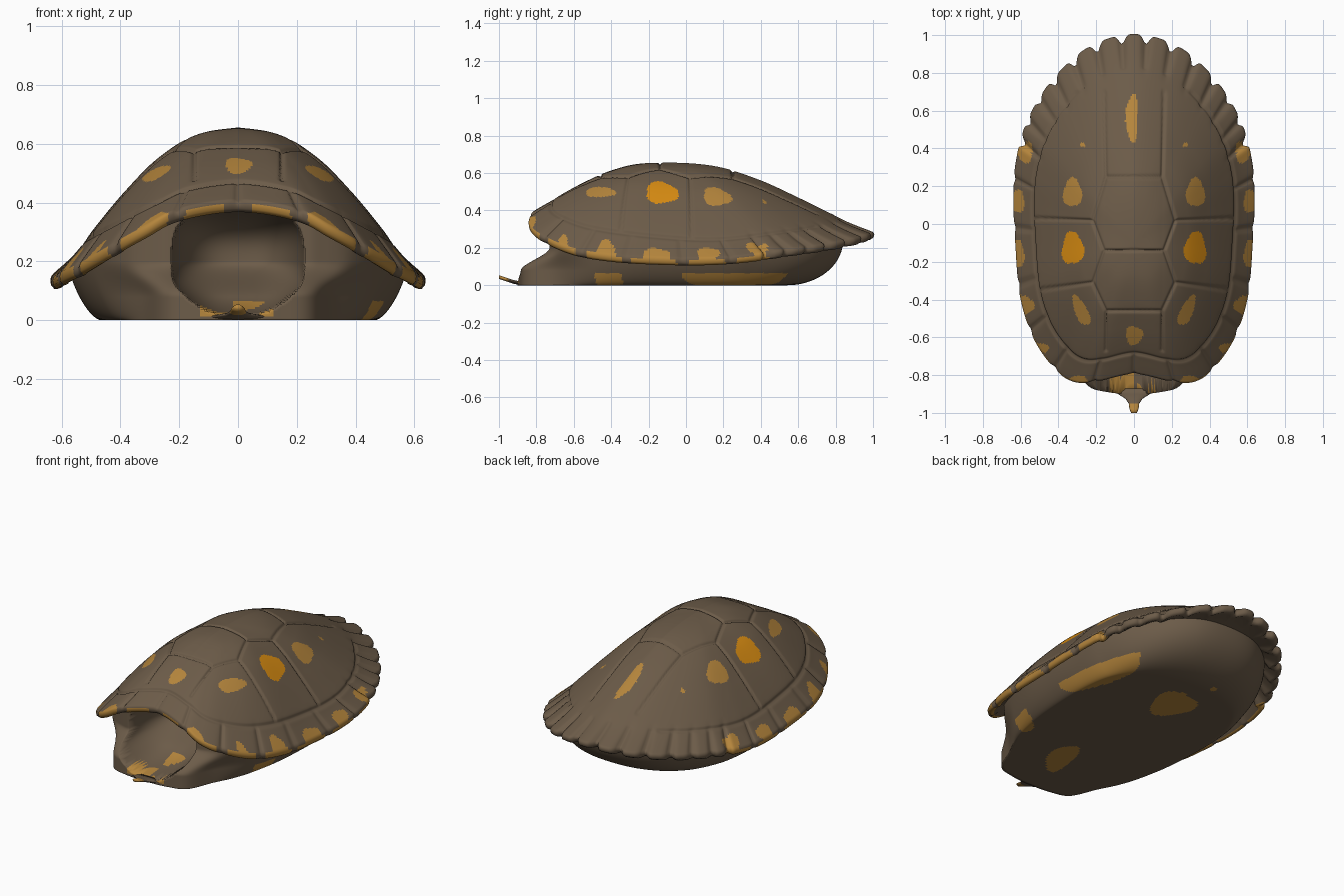
import bpy, bmesh, math
from mathutils import Vector

if "Cube" in bpy.data.objects:
    bpy.data.objects.remove(bpy.data.objects["Cube"])


def make_material(name, colour):
    mat = bpy.data.materials.new(name)
    mat.use_nodes = True
    mat.diffuse_color = (*colour, 1)
    bsdf = mat.node_tree.nodes["Principled BSDF"]
    bsdf.inputs["Base Color"].default_value = (*colour, 1)
    bsdf.inputs["Roughness"].default_value = 0.7
    return mat


MATERIALS = [make_material("shell brown", (0.15, 0.106, 0.066)),
             make_material("ochre spot", (0.46, 0.235, 0.045)),
             make_material("bright orange spot", (0.68, 0.26, 0.006))]
BROWN, OCHRE, ORANGE = range(3)
COLUMNS = 420
CENTRE = Vector((0, -0.1))

# Half outline from front to back: rim x y z, wall top x y z, belly edge x y
OUTLINE = [
    (0, -.79, .41, 0, -.72, .39, 0, -.9),
    (.2, -.83, .38, .2, -.73, .37, .14, -.89),
    (.32, -.83, .32, .28, -.72, .31, .25, -.85),
    (.42, -.76, .265, .39, -.66, .25, .32, -.7),
    (.53, -.6, .2, .48, -.52, .2, .39, -.55),
    (.6, -.38, .165, .55, -.3, .17, .44, -.32),
    (.625, -.1, .15, .57, -.08, .16, .46, -.08),
    (.635, .14, .15, .57, .12, .165, .46, .12),
    (.62, .34, .165, .55, .32, .18, .43, .3),
    (.56, .55, .195, .48, .52, .2, .35, .43),
    (.43, .76, .225, .36, .7, .22, .24, .5),
    (.24, .93, .26, .2, .81, .235, .12, .53),
    (0, 1, .285, 0, .84, .24, 0, .54)]


def spline(p0, p1, p2, p3, t):
    return tuple(0.5 * (2 * b + (c - a) * t + (2 * a - 5 * b + 4 * c - d) * t ** 2
                        + (3 * b - a - 3 * c + d) * t ** 3)
                 for a, b, c, d in zip(p0, p1, p2, p3))


def mirrored(row):
    return tuple(-v if i in (0, 3, 6) else v for i, v in enumerate(row))


def sample_outline():
    rows = OUTLINE + [mirrored(r) for r in OUTLINE[-2:0:-1]]
    count = len(rows)
    result = []
    for j in range(COLUMNS):
        k, t = divmod(j * count / COLUMNS, 1)
        result.append(spline(*(rows[(int(k) + o) % count] for o in (-1, 0, 1, 2)), t))
    return result


def smooth(t):
    t = min(1, max(0, t))
    return t * t * (3 - 2 * t)


def skin(name, rings, paint, cap_first=False, cap_last=False):
    """Closed rings joined by quads, coloured by paint(ring index, centre)."""
    bm = bmesh.new()
    loops = [[bm.verts.new(p) for p in ring] for ring in rings]
    for i, (a, b) in enumerate(zip(loops, loops[1:])):
        for j in range(len(a)):
            k = (j + 1) % len(a)
            face = bm.faces.new((a[j], b[j], b[k], a[k]))
            face.material_index = paint(i, face.calc_center_median())
    if cap_first:
        bm.faces.new(loops[0]).material_index = paint(0, rings[0][0])
    if cap_last:
        bm.faces.new(loops[-1][::-1]).material_index = paint(len(rings), rings[-1][0])
    for face in bm.faces:
        face.smooth = True
    mesh = bpy.data.meshes.new(name)
    bm.to_mesh(mesh)
    bm.free()
    for mat in MATERIALS:
        mesh.materials.append(mat)
    bpy.context.collection.objects.link(bpy.data.objects.new(name, mesh))


def in_spot(x, y, spot):
    cx, cy, rx, ry, lean = spot
    dy = (y - cy) / ry
    dx = (x - cx - lean * (y - cy)) / rx
    return math.hypot(dx, dy) < 1 + 0.1 * math.sin(3 * math.atan2(dy, dx) + 20 * cy)


# Scute joints on the rim and seams between the large scutes
FRONT_JOINTS = [(0, -.8), (.21, -.83), (.42, -.76), (.55, -.56),
                (.61, -.32), (.63, -.02), (.63, .24)]
REAR_JOINTS = [(.6, .44), (.55, .54), (.49, .65), (.42, .76), (.32, .87), (.2, .95), (.065, .99)]
JOINTS = [Vector(p) for p in FRONT_JOINTS + REAR_JOINTS]
SEAM_PATHS = [
    [(.15, -.67), (.15, -.46), (.22, -.31), (.16, -.14), (.22, .02), (.15, .25), (.16, .7)],
    [(0, -.46), (.15, -.46)], [(0, -.14), (.16, -.14)], [(0, .25), (.15, .25)],
    [(.22, -.31), (.51, -.35)], [(.22, .02), (.53, .03)]]
SEAMS = [(Vector(a), Vector(b)) for path in SEAM_PATHS for a, b in zip(path, path[1:])]
RADIAL_SEAMS = [(CENTRE + (p - CENTRE) * 0.85, CENTRE + (p - CENTRE) * 1.05) for p in JOINTS]


def segment_distance(p, seg):
    a, b = seg
    d = b - a
    t = min(1, max(0, (p - a).dot(d) / d.length_squared))
    return (p - a - d * t).length


# Dome height from the apex (1) to the rim (0)
DOME = [(0, 1), (.24, .95), (.45, .755), (.63, .51), (.8, .26), (.88, .14), (1, 0)]


def dome_height(t):
    for k in range(len(DOME) - 1):
        if t <= DOME[k + 1][0]:
            break
    (x0, y0), (x1, y1) = DOME[k], DOME[k + 1]

    def slope(n):
        if n == 0:
            return 0
        a, b = DOME[n - 1], DOME[min(n + 1, len(DOME) - 1)]
        return (b[1] - a[1]) / (b[0] - a[0])
    s, w = (t - x0) / (x1 - x0), x1 - x0
    return (y0 * (1 + 2 * s) * (1 - s) ** 2 + y1 * s * s * (3 - 2 * s)
            + w * slope(k) * s * (1 - s) ** 2 - w * slope(k + 1) * s * s * (1 - s))


outline = sample_outline()
rim = []
for row in outline:
    p = Vector(row[:2])
    q = Vector((abs(p.x), p.y))
    gap = min((q - j).length for j in JOINTS)
    depth = 0.045 if p.y > 0.4 else 0.012
    rim.append((p, row[2], depth * math.exp(-(gap / 0.022) ** 2)))


def shell_point(t, p, z, notch):
    xy = CENTRE + (p - CENTRE) * t * (1 - notch * smooth((t - 0.78) / 0.22))
    ridge = 0.014 * max(0, 1 - abs(xy.x) / 0.15) * (1 - t)
    # The front half of the dome is fuller than the back
    fullness = 0.65 * smooth(0.35 - p.y) * t * t * (1 - t)
    height = z + (0.642 - z) * (dome_height(t) + fullness) + ridge
    q = Vector((abs(xy.x), xy.y))
    gap = min(segment_distance(q, s) for s in (SEAMS if t < 0.85 else RADIAL_SEAMS))
    if xy.y < 0.7:
        gap = min(gap, abs(t - 0.85) * (p - CENTRE).length)
    point = Vector((xy.x, xy.y, height))
    inward = (Vector((0, xy.y * 0.5, 0.1)) - point).normalized()
    return point + inward * 0.011 * math.exp(-(gap / 0.007) ** 2)


# Carapace: dome, rolled rim edge, then the underside of the overhang
STEPS = 115
shell_rings = [[shell_point(0.01 + 0.99 * i / STEPS, *r) for r in rim] for i in range(STEPS + 1)]
for scale, drop in ((1.006, .012), (1.002, .03), (.985, .042), (.96, .036)):
    ring = []
    for p, z, notch in rim:
        xy = CENTRE + (p - CENTRE) * scale * (1 - notch)
        ring.append(Vector((xy.x, xy.y, z - drop)))
    shell_rings.append(ring)
shell_rings.append([Vector(row[3:6]) for row in outline])

BRIGHT_SPOT = (.325, -.13, .058, .085, 0)
PAIRED_SPOTS = [(.325, .165, .05, .075, 0), (.28, -.46, .035, .08, .4), (.27, .42, .013, .014, 0),
                (.615, .12, .035, .06, 0), (.615, -.16, .035, .07, 0), (.58, -.43, .05, .05, 0),
                (.5, -.66, .045, .03, 0), (.575, .38, .04, .055, 0), (.3, -.83, .06, .025, 0)]
MIDDLE_SPOTS = [(0, -.59, .045, .05, 0), (-.01, .56, .033, .125, 0)]


def paint_shell(i, c):
    x = abs(c.x)
    if i > STEPS + 3:
        return BROWN
    if c.y < 0.45 and x > 0.045 and i >= STEPS + (x < 0.22 or c.y > -0.4):
        gap = min((Vector((x, c.y)) - j).length for j in JOINTS)
        if gap > 0.03:
            return OCHRE
    if in_spot(x, c.y, BRIGHT_SPOT):
        return ORANGE
    if any(in_spot(x, c.y, s) for s in PAIRED_SPOTS):
        return OCHRE
    return OCHRE if any(in_spot(c.x, c.y, s) for s in MIDDLE_SPOTS) else BROWN


skin("carapace", shell_rings, paint_shell, cap_first=True)


# Plastron: side wall with the neck hollow pressed in, then the flat belly
def wall_point(row, s):
    top, base = Vector(row[3:6]), Vector((row[6], row[7], 0))
    angle = (1 - s) * math.pi / 2
    front = smooth((-base.y - 0.5) / 0.3)
    rise, bulge = 1 - math.cos(angle), math.sin(angle)
    bulge += (rise - bulge) * 0.45 * smooth((0.5 - base.y) / 0.2)
    up = (1 - front) * rise + front * (1 - s)
    out = (1 - front) * bulge + front * smooth((up * top.z - 0.08) / 0.12)
    point = base.lerp(top, out)
    point.z = top.z * up
    if point.y < -0.5:
        width = 0.16 + 0.065 * smooth(point.z / 0.15)
        r = (abs(point.x / width) ** 3 + abs((point.z - 0.2) / 0.182) ** 3) ** (1 / 3)
        if r < 1:
            point.y += 0.38 * (1 - r ** 3) ** 0.5
    return point


WALL, FLOOR = 60, 40
belly_rings = [[wall_point(row, i / WALL) for row in outline] for i in range(WALL + 1)]
belly_centre = Vector((0, -.15, 0))
for i in range(1, FLOOR):
    belly_rings.append([p.lerp(belly_centre, i / FLOOR) for p in belly_rings[WALL]])

BELLY_SPOTS = [(-.03, .3, .12, .14, 0), (.06, -.56, .075, .15, .2), (-.1, .57, .02, .02, 0),
               (.46, .28, .07, .28, -.2), (.46, -.42, .07, .075, 0)]


def paint_belly(i, c):
    lip = c.y < -0.865 and 0.014 < c.z < 0.036 and 0.02 < abs(c.x) < 0.12
    throat = c.y < -0.79 and 0.014 < c.z < 0.05 and -0.13 < c.x < 0
    spotted = c.z < 0.065 and any(in_spot(c.x, c.y, s) for s in BELLY_SPOTS)
    return OCHRE if lip or throat or spotted else BROWN


skin("plastron", belly_rings, paint_belly, cap_last=True)

# Upturned spur at the front of the plastron: y, half width, height
SPUR = [(-.87, .13, .011), (-.9, .085, .013), (-.925, .045, .019),
        (-.95, .028, .027), (-.98, .024, .037), (-1, .015, .044)]
spur_rings = []
for y, half, z in SPUR:
    angles = [-2 * math.pi * k / 20 for k in range(20)]
    spur_rings.append([Vector((half * math.cos(a), y, z + 0.01 * math.sin(a))) for a in angles])
skin("throat_spur", spur_rings, lambda i, c: OCHRE if c.y < -0.945 else BROWN,
     cap_first=True, cap_last=True)
